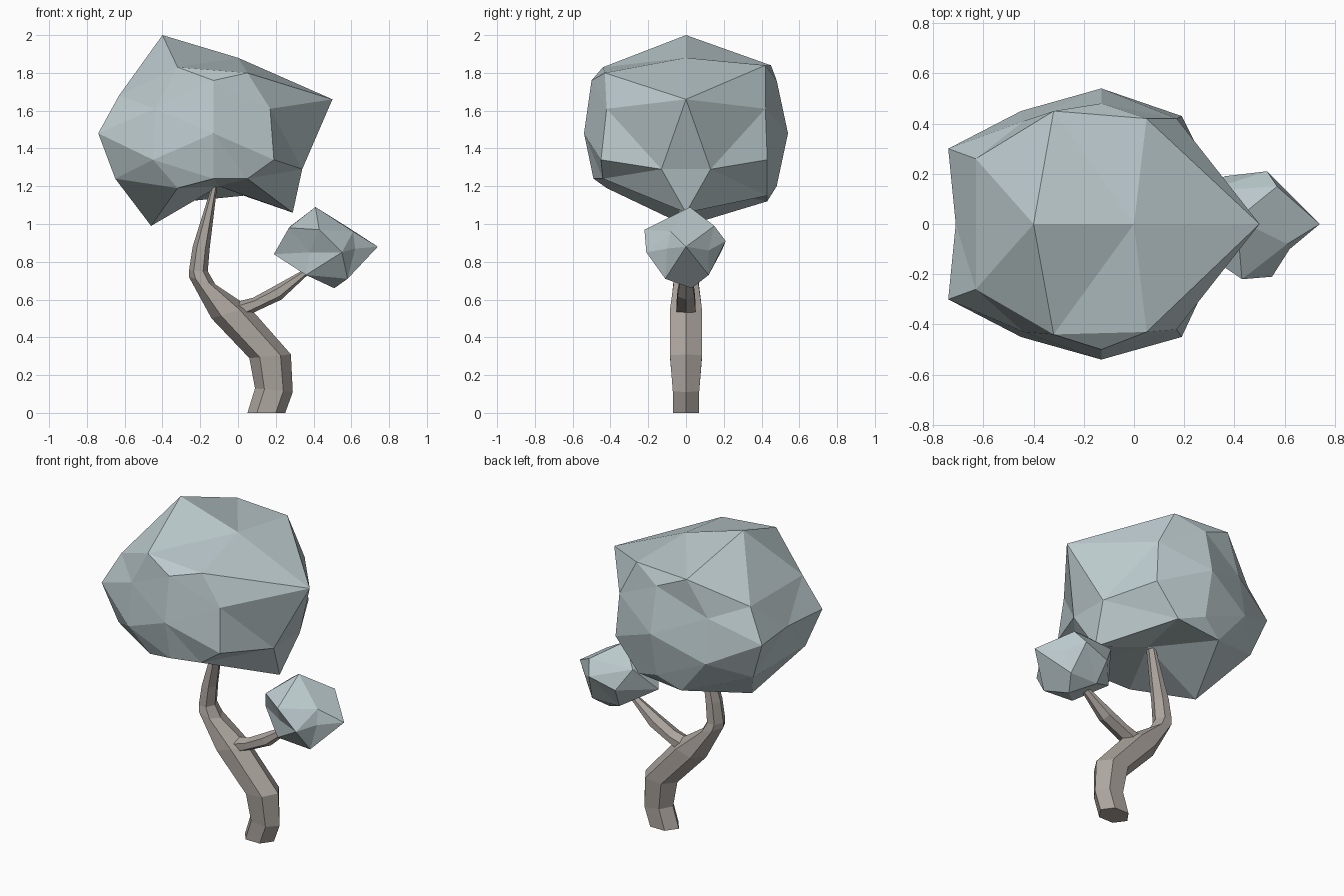
import bpy, bmesh
from math import cos, sin, pi
from mathutils import Vector


def material(name, color):
    m = bpy.data.materials.new(name)
    m.diffuse_color = (*color, 1)
    return m


def finish(bm, name, mat):
    bmesh.ops.recalc_face_normals(bm, faces=bm.faces)
    me = bpy.data.meshes.new(name)
    bm.to_mesh(me)
    bm.free()
    me.materials.append(mat)
    ob = bpy.data.objects.new(name, me)
    bpy.context.collection.objects.link(ob)


def faceted_blob(name, center, points, mat):
    """Triangulate the corner directions on a sphere, then pull them to place."""
    bm = bmesh.new()
    c = Vector(center)
    target = {}
    for p in points:
        v = bm.verts.new((Vector(p) - c).normalized())
        target[v] = Vector(p)
    bmesh.ops.convex_hull(bm, input=list(bm.verts))
    for v, p in target.items():
        v.co = p
    finish(bm, name, mat)


def limb(name, rings, mat, sides=6):
    """Tube through rings given as left x, z, right x, z and half depth."""
    bm = bmesh.new()
    loops = []
    for xl, zl, xr, zr, hy in rings:
        mid = Vector(((xl + xr) / 2, 0, (zl + zr) / 2))
        half = Vector(((xr - xl) / 2, 0, (zr - zl) / 2))
        side = Vector((0, hy / sin(pi / 3), 0))
        loops.append([bm.verts.new(mid + half * cos(2 * pi * i / sides)
                                   + side * sin(2 * pi * i / sides))
                      for i in range(sides)])
    for a, b in zip(loops, loops[1:]):
        for i in range(sides):
            j = (i + 1) % sides
            bm.faces.new((a[i], a[j], b[j], b[i]))
    bm.faces.new(loops[0])
    bm.faces.new(loops[-1])
    finish(bm, name, mat)


leaf = material("leaf", (0.50, 0.59, 0.61))
bark = material("bark", (0.42, 0.38, 0.35))

# Large crown: corners on the middle plane, front/back pairs, odd corners
middle = [(-0.40, 2.0), (0.0, 1.88), (0.50, 1.66), (-0.71, 1.48),
          (-0.46, 0.99), (0.29, 1.06), (-0.10, 1.20)]
pairs = [(-0.63, 0.26, 1.68), (-0.74, 0.30, 1.48),
         (0.17, 0.42, 1.61), (-0.13, 0.54, 1.48), (-0.45, 0.45, 1.34),
         (-0.65, 0.26, 1.24), (0.34, 0.13, 1.29)]
front = [(-0.32, -0.44, 1.83), (0.05, -0.43, 1.80), (-0.13, -0.50, 1.76),
         (-0.44, -0.43, 1.61), (0.19, -0.45, 1.34), (-0.13, -0.49, 1.24),
         (-0.32, -0.42, 1.19), (0.05, -0.44, 1.24)]
back = [(-0.32, 0.45, 1.84), (0.05, 0.42, 1.84), (-0.13, 0.48, 1.76),
        (-0.44, 0.41, 1.61), (0.19, 0.43, 1.34), (-0.13, 0.48, 1.20),
        (-0.27, 0.43, 1.12), (0.03, 0.43, 1.15)]
crown = [(x, 0, z) for x, z in middle] + front + back
crown += [(x, s * y, z) for x, y, z in pairs for s in (-1, 1)]
faceted_blob("large_crown", (-0.13, 0, 1.5), crown, leaf)

# Small crown on the branch
small = [(0.41, 0.02, 1.09), (0.27, -0.11, 0.98), (0.28, 0.13, 0.99),
         (0.43, -0.22, 0.97), (0.61, -0.08, 0.96), (0.57, 0.15, 0.99),
         (0.74, 0, 0.88), (0.19, 0, 0.84), (0.38, -0.13, 0.85),
         (0.55, -0.21, 0.85), (0.53, 0.21, 0.91), (0.36, 0.19, 0.86),
         (0.62, -0.10, 0.87), (0.62, 0.12, 0.86),
         (0.36, -0.12, 0.73), (0.38, 0.12, 0.73), (0.58, -0.11, 0.71),
         (0.57, 0.12, 0.73), (0.51, 0.03, 0.66)]
faceted_blob("small_crown", (0.46, 0, 0.87), small, leaf)

# Bent trunk
limb("trunk", [(0.05, 0, 0.25, 0, 0.07), (0.09, 0.13, 0.29, 0.11, 0.07),
               (0.06, 0.29, 0.28, 0.31, 0.085), (-0.14, 0.50, 0.06, 0.56, 0.085),
               (-0.26, 0.72, -0.12, 0.68, 0.065), (-0.26, 0.75, -0.16, 0.75, 0.055),
               (-0.24, 0.88, -0.15, 0.87, 0.05), (-0.14, 1.20, -0.11, 1.20, 0.03)], bark)

# Side branch
limb("branch", [(-0.04, 0.58, 0.03, 0.50, 0.05), (0.08, 0.61, 0.08, 0.53, 0.05),
                (0.19, 0.67, 0.23, 0.60, 0.045), (0.37, 0.77, 0.39, 0.75, 0.02)], bark)
